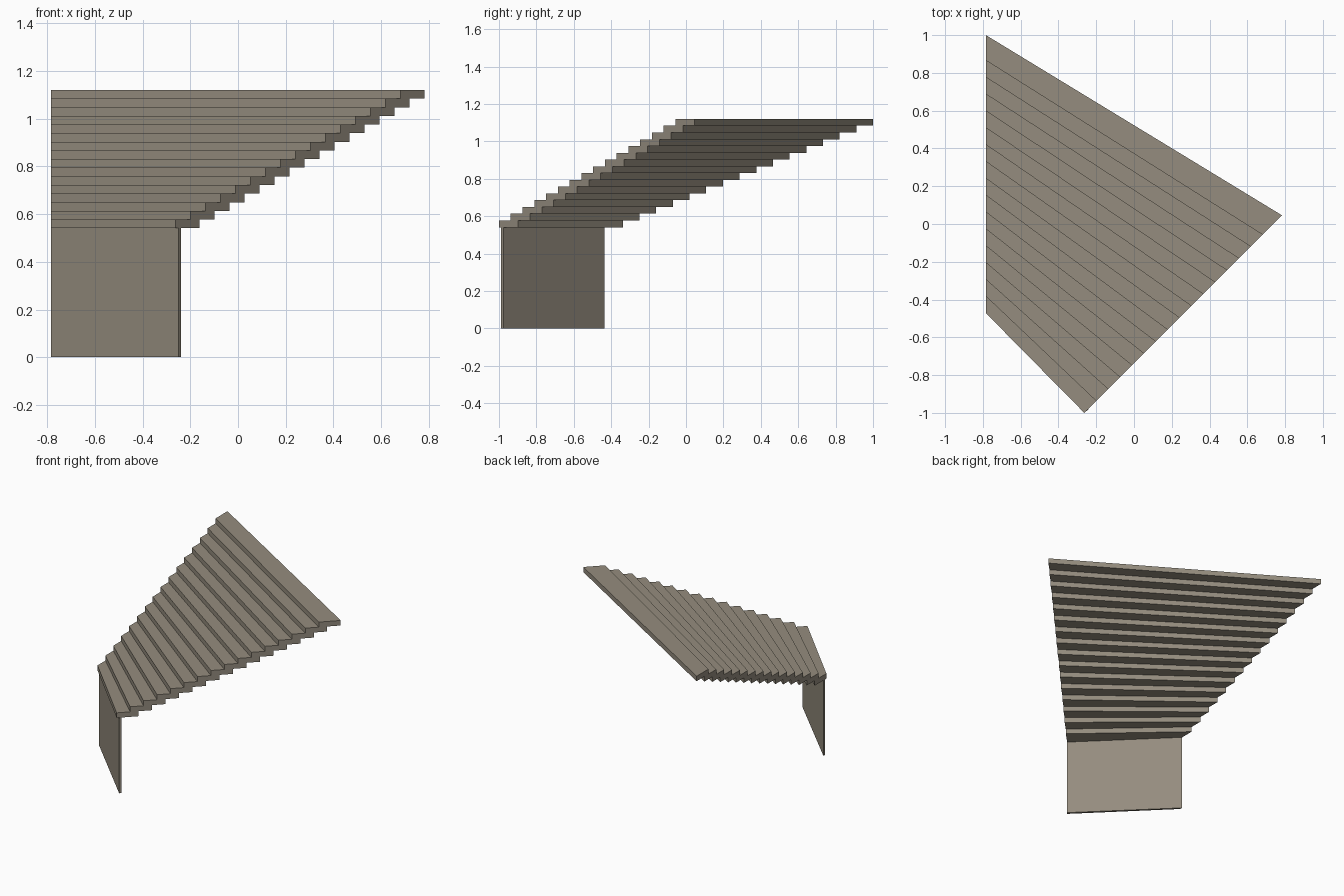
import bpy
import bmesh

if "Cube" in bpy.data.objects:
    bpy.data.objects.remove(bpy.data.objects["Cube"])


def prism(name, outline, z0, z1):
    """Extrude a flat counter-clockwise outline from z0 up to z1."""
    bm = bmesh.new()
    base = bm.faces.new([bm.verts.new((x, y, z0)) for x, y in outline])
    top = bmesh.ops.extrude_face_region(bm, geom=[base])["geom"]
    moved = [v for v in top if isinstance(v, bmesh.types.BMVert)]
    bmesh.ops.translate(bm, vec=(0, 0, z1 - z0), verts=moved)
    bmesh.ops.recalc_face_normals(bm, faces=bm.faces)
    mesh = bpy.data.meshes.new(name)
    bm.to_mesh(mesh)
    bm.free()
    obj = bpy.data.objects.new(name, mesh)
    bpy.context.collection.objects.link(obj)
    mat = bpy.data.materials.get("stone") or bpy.data.materials.new("stone")
    mat.diffuse_color = (0.30, 0.265, 0.21, 1)
    mat.use_nodes = True
    mat.node_tree.nodes["Principled BSDF"].inputs["Base Color"].default_value = mat.diffuse_color
    mesh.materials.append(mat)
    return obj


STEPS = 16
LEFT = -0.784
BASE, TOP = 0.541, 1.12
RISE = (TOP - BASE) / STEPS

# Fanned treads: left ends follow a straight wall, right ends a diagonal
for i in range(STEPS):
    front_left = (LEFT, -0.472 + 0.0892 * i)
    back_left = (LEFT, -0.338 + 0.0892 * i)
    front_right = (-0.263 + 0.0629 * i, -1.0 + 0.0629 * i)
    back_right = (-0.161 + 0.0629 * i, -0.897 + 0.0629 * i)
    prism(f"step_{i + 1:02d}", [front_left, front_right, back_right, back_left],
          BASE + RISE * i, BASE + RISE * (i + 1))

# Thin upright panel under the lowest tread
prism("support_panel",
      [(LEFT, -0.457), (-0.25, -0.99), (-0.239, -0.977), (LEFT, -0.437)],
      0.0, BASE)
